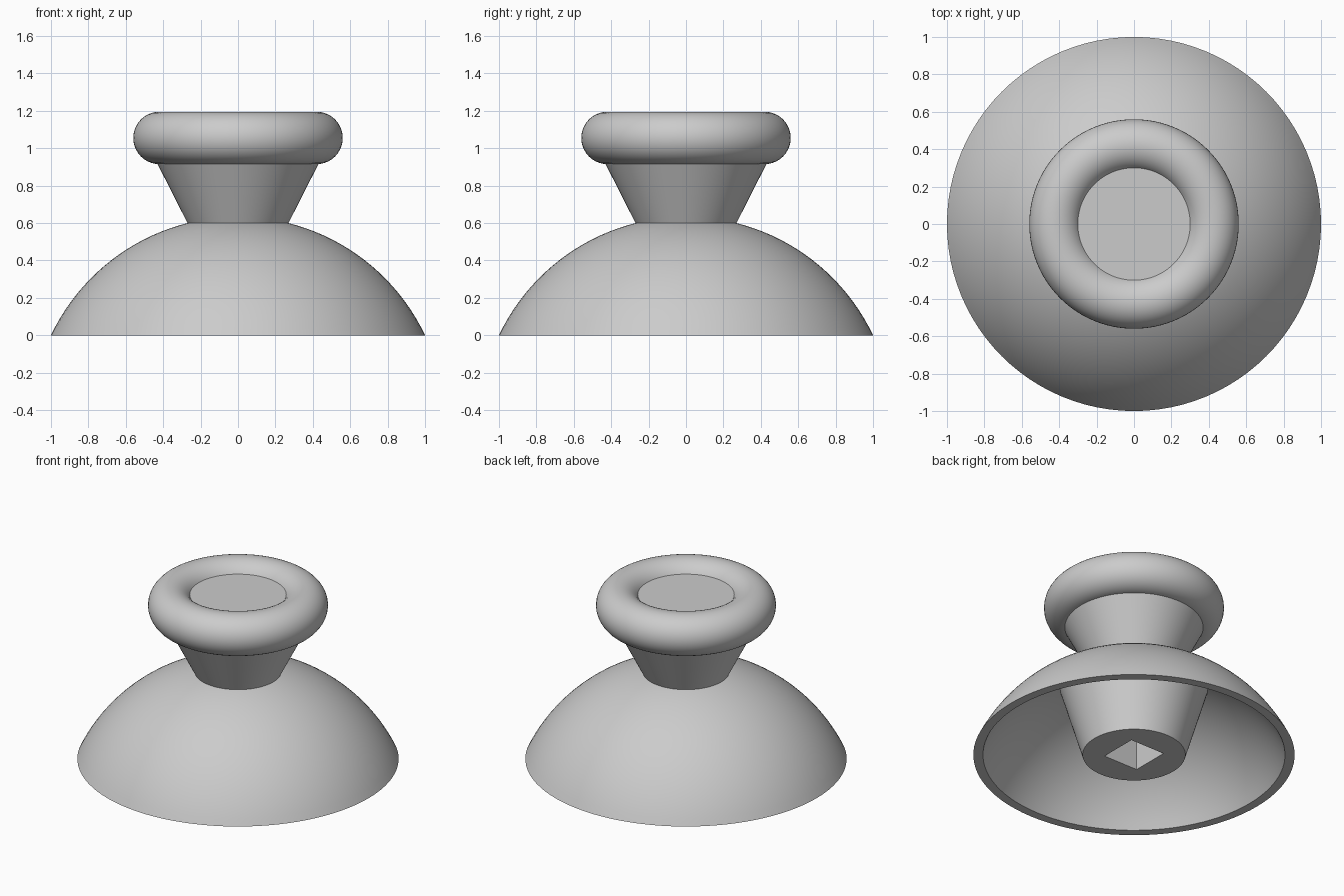
import bpy
import bmesh
from math import sin, cos, pi, radians, sqrt, asin

STEPS = 96

cube = bpy.data.objects.get("Cube")
if cube:
    bpy.data.objects.remove(cube, do_unlink=True)

# Single grey plastic
grey = bpy.data.materials.new("grey_plastic")
grey.use_nodes = True
colour = (0.6, 0.6, 0.6, 1)
grey.diffuse_color = colour
grey.node_tree.nodes["Principled BSDF"].inputs["Base Color"].default_value = colour


def lathe(name, profile):
    """Revolve a closed (radius, height) profile around z."""
    bm = bmesh.new()
    verts = [bm.verts.new((r, 0, z)) for r, z in profile]
    edges = [bm.edges.new(pair) for pair in zip(verts, verts[1:])]
    bmesh.ops.spin(bm, geom=verts + edges, cent=(0, 0, 0), axis=(0, 0, 1),
                   angle=2 * pi, steps=STEPS, use_merge=True)
    bmesh.ops.remove_doubles(bm, verts=bm.verts, dist=0.0005)
    bmesh.ops.recalc_face_normals(bm, faces=bm.faces)
    mesh = bpy.data.meshes.new(name)
    bm.to_mesh(mesh)
    bm.free()
    mesh.materials.append(grey)
    obj = bpy.data.objects.new(name, mesh)
    bpy.context.collection.objects.link(obj)
    return obj


def smooth(obj):
    bpy.ops.object.select_all(action='DESELECT')
    obj.select_set(True)
    bpy.context.view_layer.objects.active = obj
    bpy.ops.object.shade_smooth_by_angle(angle=radians(30))


# Hollow dome: two concentric spherical caps joined by a flat rim
CENTRE = -0.473


def cap(rim_radius, count=24):
    radius = sqrt(rim_radius ** 2 + CENTRE ** 2)
    span = asin(rim_radius / radius)
    return [(radius * sin(span * i / count), CENTRE + radius * cos(span * i / count))
            for i in range(count + 1)]


dome = lathe("dome", cap(1.0) + cap(0.94)[::-1])

# Upper neck, flaring out under the grip ring
neck = lathe("neck", [(0, 0.59), (0.265, 0.59), (0.44, 0.935), (0, 0.935)])

# Lower post inside the dome, with a square socket
post = lathe("post", [(0, 0), (0.32, 0), (0.47, 0.51), (0, 0.51)])
bpy.ops.mesh.primitive_cube_add(size=1, location=(0, 0, 0.15))
cutter = bpy.context.object
cutter.name = "socket_cutter"
cutter.scale = (0.26, 0.26, 0.6)
cutter.hide_render = True
cutter.data.materials.append(grey)
bpy.context.view_layer.objects.active = post
cut = post.modifiers.new("socket", 'BOOLEAN')
cut.operation = 'DIFFERENCE'
cut.solver = 'EXACT'
cut.object = cutter
bpy.ops.object.modifier_apply(modifier=cut.name)
bpy.data.objects.remove(cutter, do_unlink=True)

# Rounded grip ring and the flat pad filling its middle
RING, TUBE, RING_Z = 0.42, 0.14, 1.055
grip_ring = lathe("grip_ring", [(RING + TUBE * cos(2 * pi * i / 40),
                                 RING_Z + TUBE * sin(2 * pi * i / 40)) for i in range(41)])
pad = lathe("top_pad", [(0, 0.92), (0.302, 0.99), (0.302, 1.127), (0, 1.127)])

for part in (dome, neck, post, grip_ring, pad):
    smooth(part)
